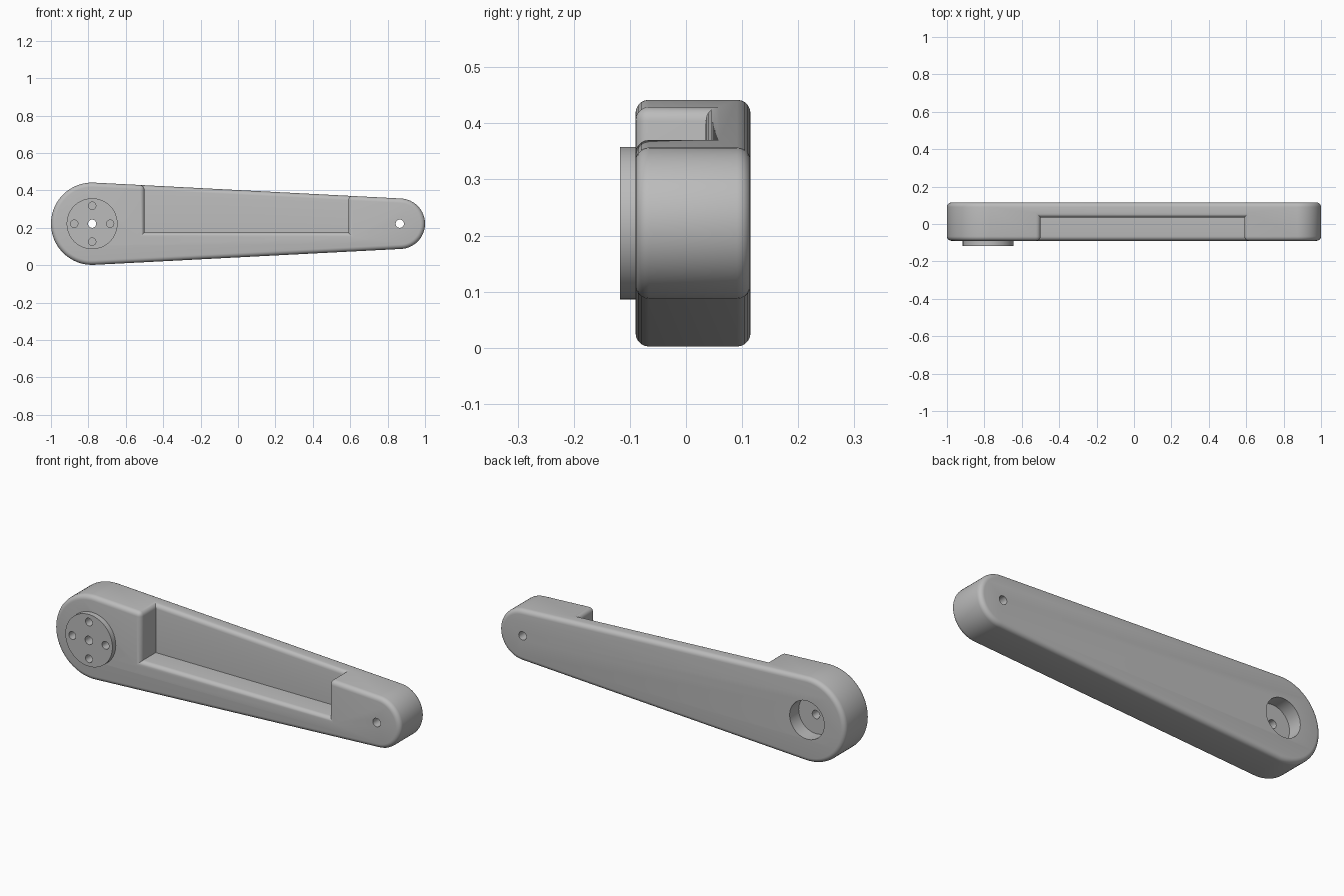
import bpy, bmesh, math

if "Cube" in bpy.data.objects:
    bpy.data.objects.remove(bpy.data.objects["Cube"], do_unlink=True)

grey = bpy.data.materials.new("matte_grey")
grey.use_nodes = True
GREY = (0.5, 0.5, 0.5, 1)
grey.diffuse_color = GREY
grey.node_tree.nodes["Principled BSDF"].inputs["Base Color"].default_value = GREY

FRONT, BACK, MID = -0.09, 0.115, 0.222
BIG = (-0.78, 0.22)      # pivot x, radius
SMALL = (0.865, 0.135)   # tip x, radius
FILLET = 0.024


def prism(name, points, y0, y1):
    """Extrude an x-z outline from y0 to y1."""
    bm = bmesh.new()
    face = bm.faces.new([bm.verts.new((x, y0, z)) for x, z in points])
    res = bmesh.ops.extrude_face_region(bm, geom=[face])
    verts = [v for v in res["geom"] if isinstance(v, bmesh.types.BMVert)]
    bmesh.ops.translate(bm, verts=verts, vec=(0, y1 - y0, 0))
    bmesh.ops.recalc_face_normals(bm, faces=bm.faces)
    mesh = bpy.data.meshes.new(name)
    bm.to_mesh(mesh)
    bm.free()
    mesh.materials.append(grey)
    obj = bpy.data.objects.new(name, mesh)
    bpy.context.collection.objects.link(obj)
    return obj


def arc(x, z, r, start, end, n):
    step = (end - start) / n
    return [(x + r * math.cos(start + i * step), z + r * math.sin(start + i * step))
            for i in range(n + 1)]


def cylinder(name, x, z, r, y0, y1, n=48):
    return prism(name, arc(x, z, r, 0, math.tau, n)[:-1], y0, y1)


def cut(obj, cutters):
    """Subtract the cutters and bake the result."""
    for c in cutters:
        mod = obj.modifiers.new("cut", "BOOLEAN")
        mod.operation, mod.solver, mod.object = "DIFFERENCE", "EXACT", c
    dg = bpy.context.evaluated_depsgraph_get()
    mesh = bpy.data.meshes.new_from_object(obj.evaluated_get(dg))
    obj.modifiers.clear()
    obj.data = mesh
    for c in cutters:
        bpy.data.objects.remove(c, do_unlink=True)


def smooth(obj):
    bpy.ops.object.select_all(action="DESELECT")
    obj.select_set(True)
    bpy.context.view_layer.objects.active = obj
    bpy.ops.object.shade_smooth_by_angle(angle=math.radians(35))


# Tapered arm: two round ends joined by tangent lines
tilt = math.acos((BIG[1] - SMALL[1]) / (SMALL[0] - BIG[0]))
outline = arc(SMALL[0], MID, SMALL[1], -tilt, tilt, 32)
outline += arc(BIG[0], MID, BIG[1], tilt, math.tau - tilt, 40)
arm = prism("arm", outline, FRONT, BACK)

# Pocket open to the front and the top
cut(arm, [prism("pocket_cutter", [(-0.5, 0.175), (0.59, 0.175), (0.59, 0.6), (-0.5, 0.6)],
                -0.3, 0.035)])

# Round the outer edges, leaving inside corners sharp
bm = bmesh.new()
bm.from_mesh(arm.data)
bmesh.ops.remove_doubles(bm, verts=bm.verts, dist=1e-5)
edges = [e for e in bm.edges if e.is_manifold and e.calc_face_angle_signed() > 0.5]
bmesh.ops.bevel(bm, geom=edges, offset=FILLET, offset_type="OFFSET", segments=5,
                profile=0.5, affect="EDGES", clamp_overlap=False)
bm.to_mesh(arm.data)
bm.free()

# Pivot disc on the front of the wide end
disc = cylinder("pivot_disc", BIG[0], MID, 0.136, -0.118, FRONT, 64)


def bolt_holes():
    return [cylinder("bolt_hole_cutter", BIG[0] + 0.096 * math.cos(k * math.pi / 2),
                     MID + 0.096 * math.sin(k * math.pi / 2), 0.02, -0.3, -0.03, 24)
            for k in range(4)]


def axle_hole():
    return cylinder("axle_hole_cutter", BIG[0], MID, 0.022, -0.3, 0.3, 24)


# Holes in both ends and the round recess in the back
cut(disc, bolt_holes() + [axle_hole()])
cut(arm, bolt_holes() + [axle_hole(),
                         cylinder("tip_hole_cutter", SMALL[0], MID, 0.022, -0.3, 0.3, 24),
                         cylinder("recess_cutter", BIG[0], MID, 0.1, 0.04, 0.3)])

for part in (arm, disc):
    smooth(part)
